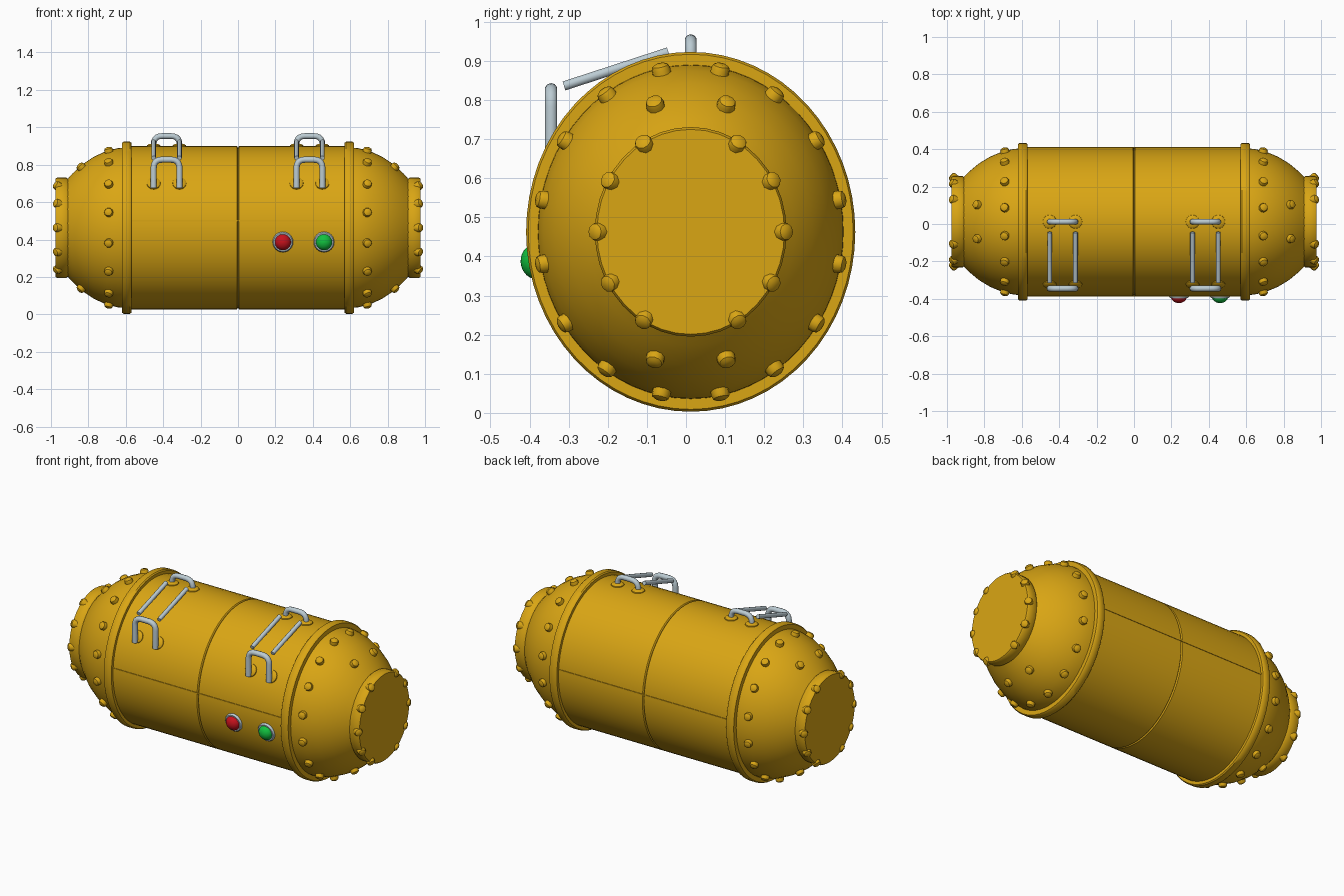
import bpy, bmesh, math
from mathutils import Vector, Matrix

if "Cube" in bpy.data.objects:
    bpy.data.objects.remove(bpy.data.objects["Cube"])

CY, CZ, SQ = 0.012, 0.463, 0.915   # tank axis and width/height ratio


def mat(name, rgb):
    m = bpy.data.materials.new(name)
    m.diffuse_color = (*rgb, 1)
    m.use_nodes = True
    m.node_tree.nodes["Principled BSDF"].inputs["Base Color"].default_value = m.diffuse_color
    return m


GOLD = mat("gold paint", (0.70, 0.38, 0.007))
STEEL = mat("pale steel", (0.50, 0.60, 0.65))
RED = mat("red lamp", (0.58, 0.006, 0.012))
GREEN = mat("green lamp", (0.006, 0.54, 0.05))


def finish(bm, name, material, angle=40):
    bmesh.ops.recalc_face_normals(bm, faces=bm.faces)
    me = bpy.data.meshes.new(name)
    bm.to_mesh(me)
    bm.free()
    ob = bpy.data.objects.new(name, me)
    bpy.context.collection.objects.link(ob)
    me.materials.append(material)
    bpy.ops.object.select_all(action='DESELECT')
    ob.select_set(True)
    bpy.context.view_layer.objects.active = ob
    bpy.ops.object.shade_smooth_by_angle(angle=math.radians(angle))
    return ob


def lathe(bm, profile, matrix, n):
    """Revolve (radius, height) points around local z, capping open ends."""
    rings = []
    for r, h in profile:
        rings.append([bm.verts.new(matrix @ Vector((r * math.cos(a), r * math.sin(a), h)))
                      for a in (2 * math.pi * i / n for i in range(n))])
    for a, b in zip(rings, rings[1:]):
        for i in range(n):
            j = (i + 1) % n
            bm.faces.new((a[i], a[j], b[j], b[i]))
    bm.faces.new(rings[0])
    bm.faces.new(rings[-1])


def along(pos, direction):
    """Matrix placing local z along a direction at a position."""
    q = Vector(direction).to_track_quat('Z', 'Y')
    return Matrix.Translation(pos) @ q.to_matrix().to_4x4()


def tank_matrix(side):
    # local z -> side * x, squashed in width
    m = Matrix(((0, 0, side, 0), (SQ, 0, 0, CY), (0, 1, 0, CZ), (0, 0, 0, 1)))
    return m


def tube(name, points, radius, n=10, corner=0.0):
    """Round bar through points, with rounded corners."""
    pts = [Vector(p) for p in points]
    path = [pts[0]]
    for a, b, c in zip(pts, pts[1:], pts[2:]):
        s, e = b + (a - b).normalized() * corner, b + (c - b).normalized() * corner
        for k in range(6):
            t = k / 5
            path.append(s * (1 - t) ** 2 + b * 2 * t * (1 - t) + e * t * t)
    path.append(pts[-1])
    cu = bpy.data.curves.new(name, 'CURVE')
    cu.dimensions = '3D'
    cu.bevel_depth, cu.bevel_resolution, cu.use_fill_caps = radius, 3, True
    sp = cu.splines.new('POLY')
    sp.points.add(len(path) - 1)
    for p, v in zip(sp.points, path):
        p.co = (*v, 1)
    ob = bpy.data.objects.new(name, cu)
    bpy.context.collection.objects.link(ob)
    cu.materials.append(STEEL)


BOLT = [(0.024, -0.02), (0.024, 0.010), (0.021, 0.019), (0.012, 0.024)]
CAP = [(0.428, 0.60), (0.426, 0.64), (0.412, 0.70), (0.380, 0.77),
       (0.340, 0.83), (0.290, 0.885), (0.245, 0.925)]


def cap_radius(x):
    for (r0, x0), (r1, x1) in zip(CAP, CAP[1:]):
        if x0 <= x <= x1:
            return r0 + (r1 - r0) * (x - x0) / (x1 - x0), x1 - x0, r0 - r1


for side, label in ((1, "right"), (-1, "left")):
    M = tank_matrix(side)

    # half of the barrel, ending in a fine seam at the middle
    bm = bmesh.new()
    lathe(bm, [(0.425, 0), (0.432, 0.002), (0.436, 0.006), (0.436, 0.59)], M, 64)
    finish(bm, label + "_barrel", GOLD)

    # raised collar between barrel and end cap
    bm = bmesh.new()
    lathe(bm, [(0.42, 0.57), (0.454, 0.57), (0.460, 0.577), (0.460, 0.612),
               (0.454, 0.62), (0.42, 0.62)], M, 64)
    finish(bm, label + "_collar", GOLD)

    # domed end cap
    bm = bmesh.new()
    lathe(bm, CAP, M, 64)
    finish(bm, label + "_end_cap", GOLD)

    # round hatch
    bm = bmesh.new()
    lathe(bm, [(0.262, 0.91), (0.268, 0.918), (0.268, 0.968), (0.262, 0.976)], M, 40)
    finish(bm, label + "_hatch", GOLD)

    # bolts on the cap: full outer row, two pairs nearer the hatch
    bm = bmesh.new()
    spots = [(0.69, math.radians(11.25 + 22.5 * i)) for i in range(16)]
    spots += [(0.835, math.radians(a)) for a in (73, 107, 253, 287)]
    for x, a in spots:
        r, nr, nx = cap_radius(x)
        c, s = math.cos(a), math.sin(a)
        pos = M @ Vector((r * c, r * s, x))
        lathe(bm, BOLT, along(pos, (side * nx, nr * c / SQ, nr * s)), 10)
    # bolts around the hatch rim
    for i in range(12):
        if i in (3, 9):
            continue
        a = math.radians(30 * i)
        c, s = math.cos(a), math.sin(a)
        pos = M @ Vector((0.255 * c, 0.255 * s, 0.962))
        lathe(bm, BOLT, along(pos, (side, 0.8 * c, 0.8 * s)), 10)
    finish(bm, label + "_bolts", GOLD)

    # grab rails: upper hoop, lower hoop and two sloping bars
    cx = 0.382 * side
    x0, x1 = cx - 0.069, cx + 0.069
    tube(label + "_upper_hoop", [(x0, 0.012, 0.88), (x0, 0.012, 0.953),
                                 (x1, 0.012, 0.953), (x1, 0.012, 0.88)], 0.0155, corner=0.045)
    tube(label + "_lower_hoop", [(x0, -0.345, 0.675), (x0, -0.345, 0.827),
                                 (x1, -0.345, 0.827), (x1, -0.345, 0.675)], 0.0165, corner=0.045)
    for k, x in enumerate((x0, x1)):
        tube(f"{label}_rail_bar_{k + 1}", [(x, -0.312, 0.836), (x, -0.045, 0.923)], 0.0125)

    # low mounting pads under the hoop feet
    bm = bmesh.new()
    for x in (x0, x1):
        for deg in (90, 147):
            a = math.radians(deg)
            c, s = math.cos(a), math.sin(a)
            pos = (x, CY + 0.436 * SQ * c, CZ + 0.436 * s)
            lathe(bm, [(0.04, -0.02), (0.036, 0.004), (0.025, 0.012)],
                  along(pos, (0, c / SQ, s)), 16)
    finish(bm, label + "_rail_pads", GOLD)

# long welded seam on the front and back of the barrel
bm = bmesh.new()
for d in (-1, 1):
    a = 0.085
    pos = Vector((0, CY + d * 0.436 * SQ * math.cos(a), CZ + 0.436 * math.sin(a)))
    bmesh.ops.create_cube(bm, size=1, matrix=Matrix.Translation(pos)
                          @ Matrix.Diagonal((1.15, 0.006, 0.008, 1)))
finish(bm, "barrel_seams", GOLD)

# indicator lamps with steel bezels on the front
for x, name, m in ((0.24, "red", RED), (0.46, "green", GREEN)):
    z = 0.387
    t = math.asin((z - CZ) / 0.436)
    pos = (x, CY - 0.436 * SQ * math.cos(t), z)
    L = along(pos, (0, -1, -0.12))
    bm = bmesh.new()
    lathe(bm, [(0.055, -0.02), (0.055, 0.006), (0.050, 0.012), (0.040, 0.012)], L, 24)
    finish(bm, name + "_lamp_bezel", STEEL)
    bm = bmesh.new()
    dome = [(0.044 * math.cos(k * 0.25), 0.005 + 0.037 * math.sin(k * 0.25)) for k in range(7)]
    lathe(bm, dome, L, 24)
    finish(bm, name + "_lamp", m)
